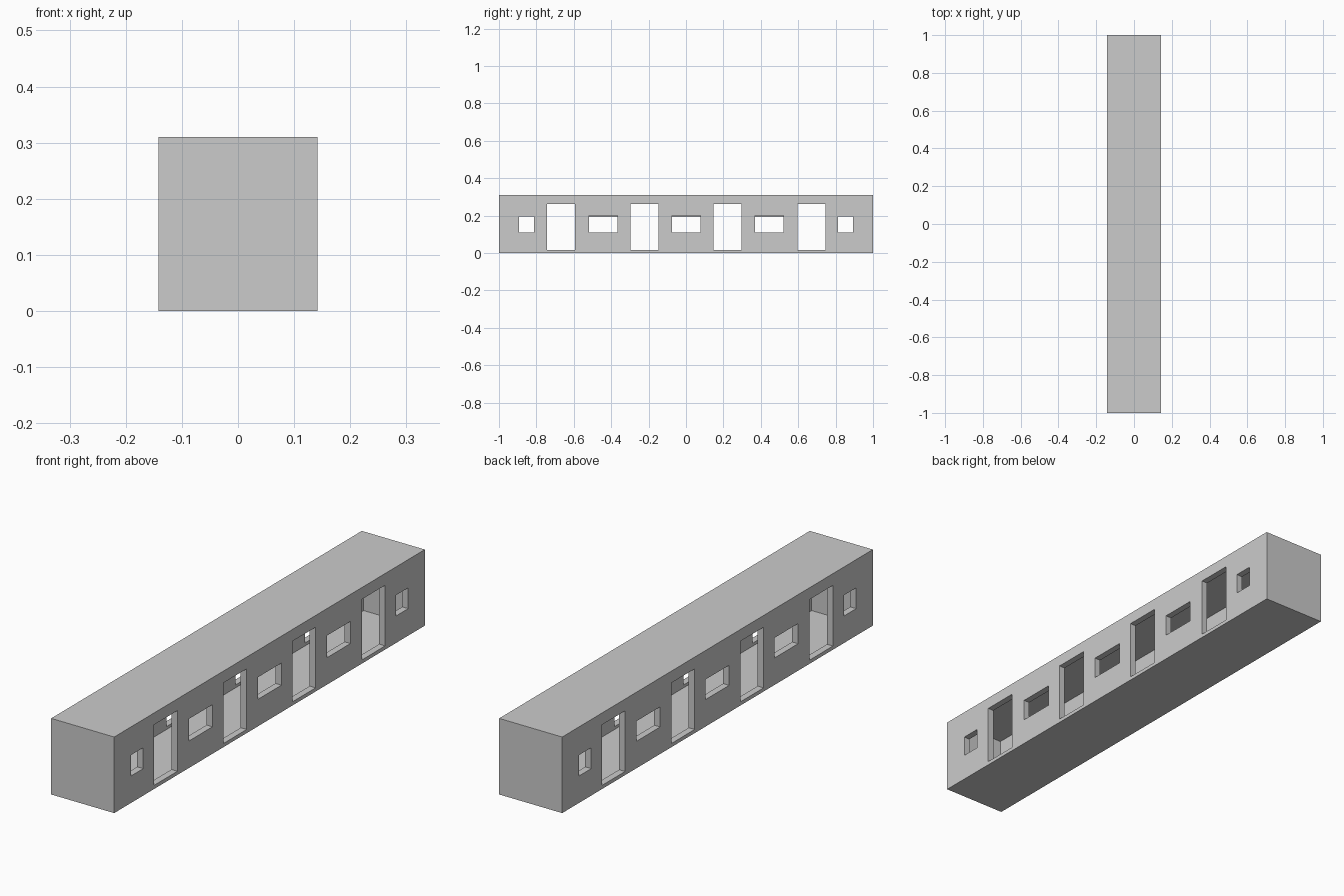
import bpy, bmesh
from mathutils import Matrix, Vector

if "Cube" in bpy.data.objects:
    bpy.data.objects.remove(bpy.data.objects["Cube"])

W, L, H = 0.142, 1.0, 0.31      # half width, half length, height
T = 0.027                       # wall thickness


def add_box(bm, lo, hi):
    lo, hi = Vector(lo), Vector(hi)
    m = Matrix.Translation((lo + hi) / 2) @ Matrix.Diagonal((*(hi - lo), 1))
    bmesh.ops.create_cube(bm, size=1, matrix=m)


def make_object(name, boxes):
    bm = bmesh.new()
    for lo, hi in boxes:
        add_box(bm, lo, hi)
    mesh = bpy.data.meshes.new(name)
    bm.to_mesh(mesh)
    bm.free()
    ob = bpy.data.objects.new(name, mesh)
    bpy.context.collection.objects.link(ob)
    return ob


def cut(target, name, boxes):
    cutter = make_object(name, boxes)
    cutter.hide_render = True
    mod = target.modifiers.new(name, 'BOOLEAN')
    mod.operation = 'DIFFERENCE'
    mod.solver = 'EXACT'
    mod.object = cutter
    bpy.context.view_layer.objects.active = target
    bpy.ops.object.modifier_apply(modifier=mod.name)
    bpy.data.objects.remove(cutter)


# Outer carriage body, hollowed with a thin floor and roof
body = make_object("carriage_body", [((-W, -L, 0), (W, L, H))])
cut(body, "cabin_space", [((-W + T, -L + T, 0.003), (W - T, L - T, 0.305))])

# Doors, wide windows and small end windows along both sides
for side in (-1, 1):
    x0, x1 = sorted((side * 0.08, side * 0.2))
    window_top = 0.2 if side > 0 else 0.192
    rows = [((-0.668, -0.222, 0.222, 0.67), 0.075, 0.015, 0.262),
            ((-0.443, 0.001, 0.445), 0.076, 0.11, window_top),
            ((-0.853, 0.853), 0.04, 0.11, 0.195)]
    openings = [((x0, y - hw, z0), (x1, y + hw, z1))
                for ys, hw, z0, z1 in rows for y in ys]
    cut(body, "side_openings", openings)
